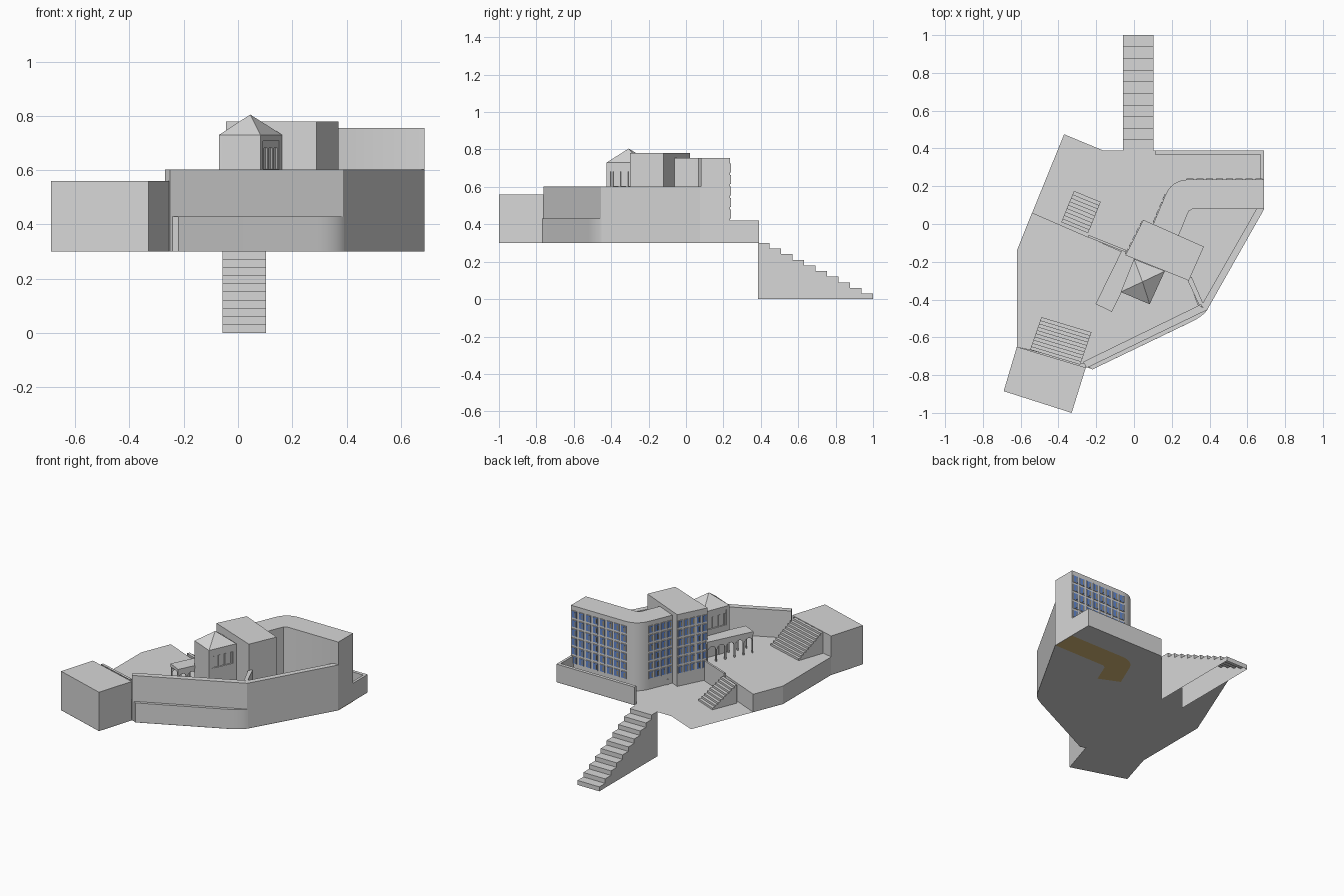
import bpy, bmesh, math
from mathutils import Vector

cube = bpy.data.objects.get("Cube")
if cube:
    bpy.data.objects.remove(cube)


def material(name, rgb):
    m = bpy.data.materials.new(name)
    m.use_nodes = True
    m.diffuse_color = (*rgb, 1)
    m.node_tree.nodes["Principled BSDF"].inputs["Base Color"].default_value = (*rgb, 1)
    return m


GREY = material("stone_grey", (0.68, 0.68, 0.68))
BLUE = material("window_blue", (0.12, 0.25, 0.66))
BROWN = material("shutter_brown", (0.34, 0.28, 0.17))
OCHRE = material("floor_ochre", (0.68, 0.48, 0.19))


def finish(name, bm, mat, smooth=False):
    bmesh.ops.remove_doubles(bm, verts=bm.verts, dist=1e-5)
    bmesh.ops.recalc_face_normals(bm, faces=bm.faces)
    mesh = bpy.data.meshes.new(name)
    bm.to_mesh(mesh)
    bm.free()
    mesh.materials.append(mat)
    obj = bpy.data.objects.new(name, mesh)
    bpy.context.collection.objects.link(obj)
    if smooth:
        bpy.ops.object.select_all(action="DESELECT")
        obj.select_set(True)
        bpy.context.view_layer.objects.active = obj
        bpy.ops.object.shade_smooth_by_angle(angle=math.radians(35))


def extrude(bm, pts, vec):
    face = bm.faces.new([bm.verts.new(p) for p in pts])
    geo = bmesh.ops.extrude_face_region(bm, geom=[face], use_keep_orig=True)["geom"]
    bmesh.ops.translate(bm, vec=vec, verts=[g for g in geo if isinstance(g, bmesh.types.BMVert)])


def prism(name, plan, z0, z1, smooth=False):
    bm = bmesh.new()
    extrude(bm, [(x, y, z0) for x, y in plan], (0, 0, z1 - z0))
    finish(name, bm, GREY, smooth)


def sheet(name, plan, z, mat):
    bm = bmesh.new()
    f = bm.faces.new([bm.verts.new((x, y, z)) for x, y in plan])
    f.normal_update()
    if f.normal.z > 0:
        f.normal_flip()
    mesh = bpy.data.meshes.new(name)
    bm.to_mesh(mesh)
    bm.free()
    mesh.materials.append(mat)
    bpy.context.collection.objects.link(bpy.data.objects.new(name, mesh))


def bend(a, c, b, n=12):
    a, c, b = Vector(a), Vector(c), Vector(b)
    return [a.lerp(c, t / n).lerp(c.lerp(b, t / n), t / n) for t in range(n + 1)]


class Facade:
    """Wall frame: u runs along the wall, outward is to the right of a to b."""

    def __init__(self, a, b):
        self.a = Vector((*a, 0))
        run = Vector((*b, 0)) - self.a
        self.length = run.length
        self.u = run.normalized()
        self.out = Vector((self.u.y, -self.u.x, 0))

    def at(self, u, z, d=0):
        return self.a + self.u * u + self.out * d + Vector((0, 0, z))

    def plate(self, bm, u0, u1, z0, z1, d):
        ring = [self.at(u, z) for u, z in ((u0, z0), (u1, z0), (u1, z1), (u0, z1))]
        extrude(bm, ring, self.out * d)


def windows(name, a, b, cols, top):
    f = Facade(a, b)
    frames, glass, shutters = bmesh.new(), bmesh.new(), bmesh.new()
    pitch = f.length / cols
    for c in range(cols):
        u = pitch * (c + 0.5)
        w = pitch * 0.31
        for r in range(6):
            z = top - 0.061 * r
            f.plate(frames, u - w * 1.15, u + w * 1.15, z - 0.024, z + 0.024, 0.005)
            f.plate(glass, u - w, u + w, z - 0.021, z + 0.021, 0.0056)
            f.plate(shutters, u + w * 0.15, u + w * 0.75, z - 0.015, z + 0.015, 0.0062)
    finish(name + "_frames", frames, GREY)
    finish(name + "_glass", glass, BLUE)
    finish(name + "_shutters", shutters, BROWN)


def stairs(name, corner, run, width, z0, z1, n):
    bm = bmesh.new()
    o, run, width = (Vector((*v, 0)) for v in (corner, run, width))
    up = Vector((0, 0, 1))

    def quad(*pts):
        bm.faces.new([bm.verts.new(p) for p in pts])

    rise = (z1 - z0) / n
    for i in range(n):
        p, q = o + run * (i / n), o + run * ((i + 1) / n)
        z = z1 - rise * i
        quad(p + up * z, q + up * z, q + width + up * z, p + width + up * z)
        quad(q + up * z, q + up * (z - rise), q + width + up * (z - rise), q + width + up * z)
        for side in (Vector(), width):
            quad(p + side + up * z0, q + side + up * z0, q + side + up * z, p + side + up * z)
    finish(name, bm, GREY)


# Ground and terraces
sheet("ground_slab", [(-0.69, -0.885), (-0.62, -0.65), (-0.62, -0.14), (-0.37, 0.475),
                      (-0.165, 0.39), (0.687, 0.39), (0.687, 0.075), (0.387, -0.455),
                      (0.3, -0.52), (-0.22, -0.77), (-0.255, -0.755), (-0.33, -1.0)], 0.299, GREY)
prism("upper_terrace", [(-0.54, 0.06), (-0.62, -0.14), (-0.62, -0.65), (-0.27, -0.74),
                        (0.345, -0.44), (0.285, -0.29), (-0.045, -0.155)], 0.3, 0.42)
prism("terrace_curb", [(-0.24, -0.058), (-0.04, -0.138), (-0.044, -0.15), (-0.245, -0.07)], 0.3, 0.435)
prism("corner_block", [(-0.69, -0.885), (-0.62, -0.65), (-0.255, -0.76), (-0.33, -1.0)], 0.3, 0.56)

# Boundary walls
prism("front_wall", [(-0.27, -0.73), (-0.25, -0.762), (0.387, -0.455), (0.345, -0.43)], 0.3, 0.603)
prism("side_wall", [(0.387, -0.455), (0.687, 0.075), (0.687, 0.1), (0.66, 0.1), (0.355, -0.435)], 0.3, 0.603)
prism("dividing_wall", [(0.37, -0.43), (0.305, -0.28), (0.28, -0.29), (0.345, -0.43)], 0.3, 0.603)
prism("wall_footing", [(-0.255, -0.75), (-0.22, -0.77), (0.285, -0.527),
                       *bend((0.3, -0.52), (0.365, -0.489), (0.39, -0.452)), (0.35, -0.44)],
      0.3, 0.43, smooth=True)
prism("back_parapet", [(0.11, 0.39), (0.687, 0.39), (0.687, 0.235), (0.67, 0.235),
                       (0.67, 0.368), (0.11, 0.368)], 0.3, 0.42)

# Curved wing and main tower
wing = [(0.687, 0.235), *bend((0.29, 0.235), (0.2, 0.235), (0.165, 0.15)), (0.1, -0.005),
        (0.235, -0.065), (0.28, 0.045), (0.29, 0.068), (0.31, 0.08), (0.687, 0.08)]
prism("curved_wing", wing, 0.3, 0.755, smooth=True)
sheet("wing_floor", wing, 0.297, OCHRE)
prism("main_tower", [(0.05, 0.022), (0.37, -0.12), (0.29, -0.3), (-0.045, -0.165)], 0.3, 0.78)
windows("wing_back", (0.687, 0.235), (0.27, 0.235), 8, 0.7)
windows("wing_side", (0.17, 0.162), (0.102, 0), 4, 0.7)
windows("tower_side", (0.05, 0.022), (-0.045, -0.165), 5, 0.715)
bm = bmesh.new()
Facade((0.165, 0.15), (0.1, -0.005)).plate(bm, 0.12, 0.135, 0.3, 0.335, 0.005)
finish("wing_door", bm, GREY)

# Pavilion with recessed window bays and a pyramid roof
plan = [Vector(p) for p in ((-0.07, -0.36), (0.083, -0.425), (0.163, -0.25), (0.0, -0.185))]
DEPTH = 0.009
core = list(plan)
for side, i, j in (("right", 1, 2), ("left", 3, 0)):
    inward = Facade(plan[i], plan[j]).out.xy * -DEPTH
    core[i], core[j] = plan[i] + inward, plan[j] + inward
    f = Facade(core[i], core[j])
    bm = bmesh.new()
    f.plate(bm, 0, f.length, 0.42, 0.605, DEPTH)
    f.plate(bm, 0, f.length, 0.708, 0.73, DEPTH)
    for u in (0, f.length - 0.022):
        f.plate(bm, u, u + 0.022, 0.605, 0.708, DEPTH)
    f.plate(bm, 0.022, f.length - 0.022, 0.682, 0.708, DEPTH / 2)
    for i in range(4):
        u = 0.03 + i * (f.length - 0.06) / 3
        f.plate(bm, u - 0.006, u + 0.006, 0.605, 0.682, DEPTH * 0.7)
    finish("pavilion_bays_" + side, bm, GREY)
prism("pavilion_core", core, 0.42, 0.73)
bm = bmesh.new()
ring = [bm.verts.new((*p, 0.73)) for p in plan]
apex = bm.verts.new((0.045, -0.306, 0.805))
for i in range(4):
    bm.faces.new((ring[i], ring[(i + 1) % 4], apex))
finish("pavilion_roof", bm, GREY)

# Arcade: two arched walls under a flat roof
f = Facade((-0.06, -0.14), (-0.2, -0.425))
BAYS, FLOOR, SPRING, EAVE = 5, 0.42, 0.5, 0.545
bay = f.length / BAYS
radius = bay * 0.43
outline = [(0, FLOOR)]
for i in range(BAYS):
    mid = bay * (i + 0.5)
    outline.append((mid - radius, FLOOR))
    for k in range(9):
        t = math.pi * (1 - k / 8)
        outline.append((mid + radius * math.cos(t), SPRING + radius * math.sin(t)))
    outline.append((mid + radius, FLOOR))
outline += [(f.length, FLOOR), (f.length, EAVE), (0, EAVE)]
for name, depth in (("outer", 0), ("inner", -0.078)):
    bm = bmesh.new()
    extrude(bm, [f.at(u, z, depth) for u, z in outline], f.out * -0.01)
    finish("arcade_wall_" + name, bm, GREY)
bm = bmesh.new()
extrude(bm, [f.at(u, EAVE, d) for u, d in ((0, 0.004), (f.length, 0.004),
                                          (f.length, -0.092), (0, -0.092))], (0, 0, 0.02))
finish("arcade_roof", bm, GREY)

# Flights of steps
stairs("entrance_stairs", (-0.058, 0.385), (0, 0.615), (0.162, 0), 0, 0.3, 10)
stairs("terrace_stairs", (-0.385, 0.01), (0.067, 0.165), (0.142, -0.058), 0.3, 0.42, 9)
stairs("block_stairs", (-0.55, -0.665), (0.06, 0.172), (0.265, -0.08), 0.42, 0.56, 10)
